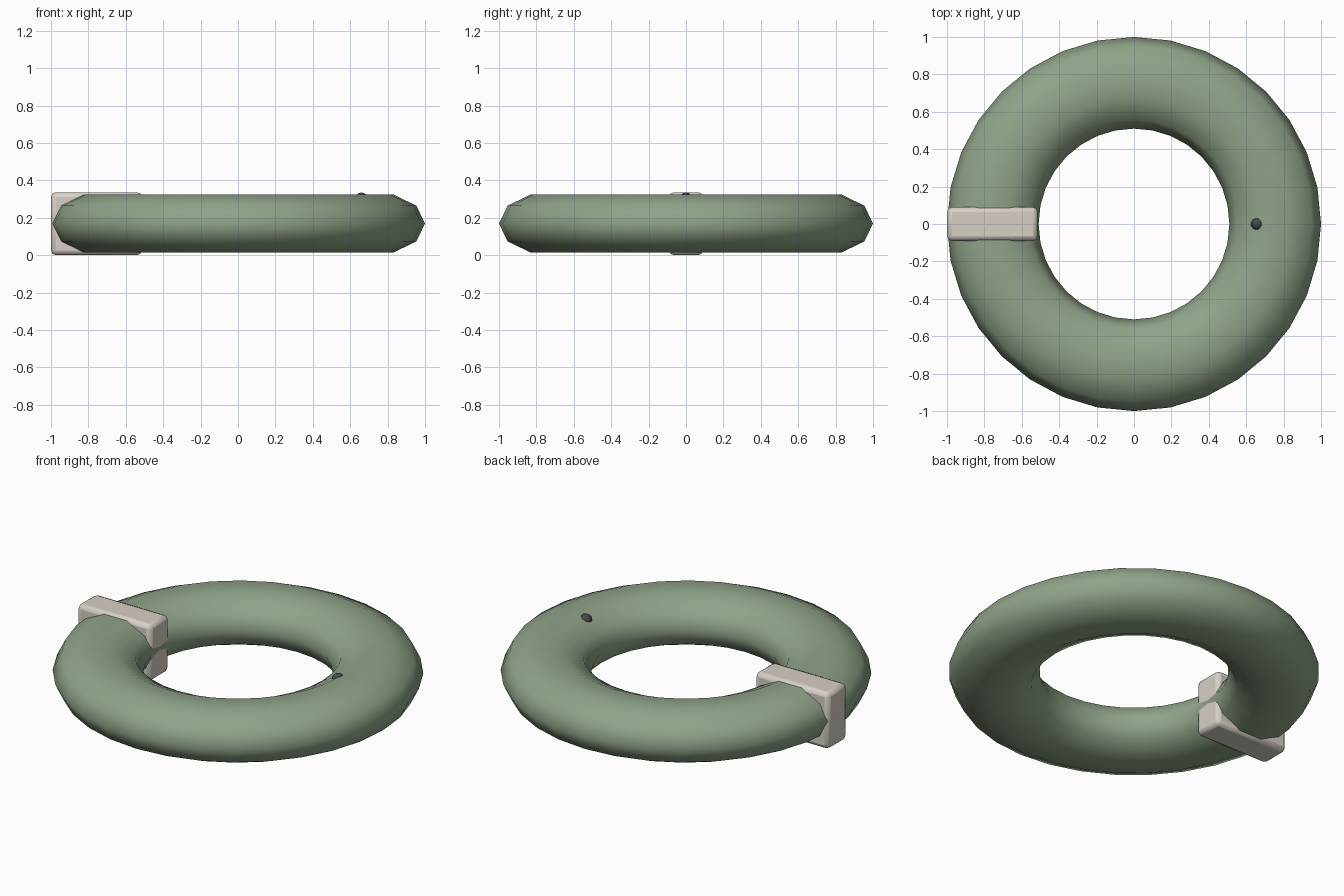
import bpy
from math import pi

if "Cube" in bpy.data.objects:
    bpy.data.objects.remove(bpy.data.objects["Cube"])

CZ = 0.169  # height of the ring's centre plane


def finish(obj, name, color, smooth_angle):
    obj.name = name
    mat = bpy.data.materials.new(name + "_colour")
    mat.diffuse_color = (*color, 1)
    mat.use_nodes = True
    mat.node_tree.nodes["Principled BSDF"].inputs["Base Color"].default_value = mat.diffuse_color
    obj.data.materials.append(mat)
    bpy.ops.object.transform_apply(location=False, rotation=True, scale=True)
    bpy.ops.object.shade_smooth_by_angle(angle=smooth_angle)
    return obj


# Inflated ring: elliptical ten-sided tube, 32 segments around
bpy.ops.mesh.primitive_torus_add(major_segments=32, minor_segments=10,
                                 major_radius=0.755, minor_radius=0.245,
                                 location=(0, 0, CZ))
ring = bpy.context.object
ring.scale.z = 0.163 / 0.245
finish(ring, "ring", (0.28, 0.37, 0.25), pi / 3)

# Pale band clamped around the tube on the left
bpy.ops.mesh.primitive_cube_add(size=1, location=(-0.757, 0, CZ - 0.001))
band = bpy.context.object
band.scale = (0.484, 0.18, 0.336)
finish(band, "band", (0.68, 0.63, 0.57), pi / 6)
bevel = band.modifiers.new("soft_edges", 'BEVEL')
bevel.width = 0.025
bevel.segments = 2

# Small dark valve set into the inner slope on the right
bpy.ops.mesh.primitive_uv_sphere_add(segments=10, ring_count=6, radius=0.035,
                                     location=(0.66, 0, 0.300))
finish(bpy.context.object, "valve", (0.06, 0.065, 0.075), pi / 3)
